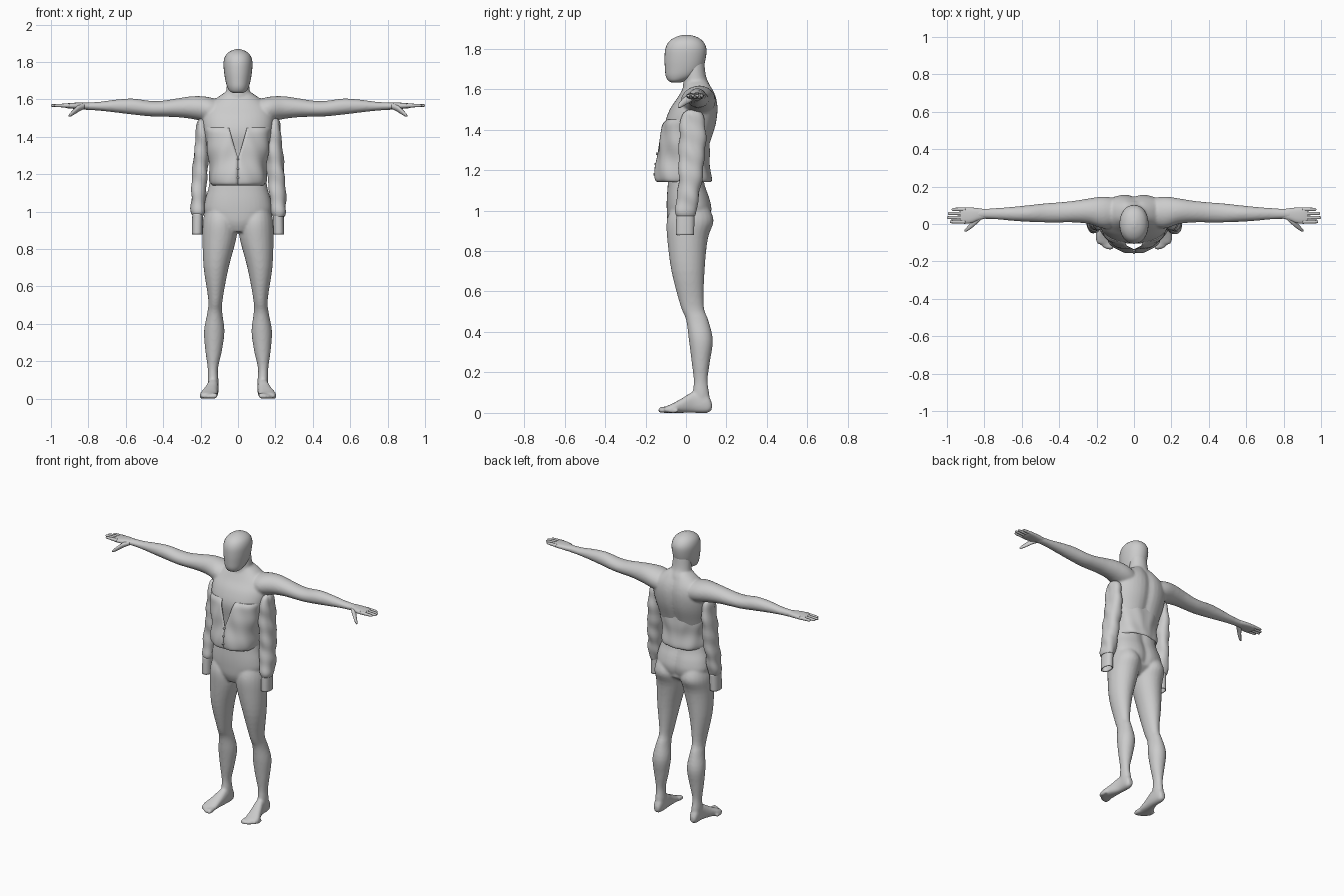
import bpy, bmesh, math

cube = bpy.data.objects.get("Cube")
if cube:
    bpy.data.objects.remove(cube, do_unlink=True)

grey = bpy.data.materials.new("plain grey")
grey.use_nodes = True
grey.diffuse_color = (0.6, 0.6, 0.6, 1)
grey.node_tree.nodes["Principled BSDF"].inputs["Base Color"].default_value = grey.diffuse_color


def smooth_rows(rows, steps):
    """Spline through the section rows to get many in-between sections."""
    out = []
    last = len(rows) - 1
    for i in range(last):
        p, a, b, q = rows[max(i - 1, 0)], rows[i], rows[i + 1], rows[min(i + 2, last)]
        for k in range(steps):
            t = k / steps
            out.append([(2 * b0 + (c - a0) * t + (2 * a0 - 5 * b0 + 4 * c - d) * t * t
                         + (3 * b0 - a0 - 3 * c + d) * t ** 3) / 2
                        for a0, b0, c, d in zip(p, a, b, q)])
    return out + [list(rows[-1])]


def power(value, exponent):
    return math.copysign(abs(value) ** exponent, value)


def loft(bm, axis, rows, side=1, segs=24, steps=4, square=2.0, capped=True, gap=None):
    """Rows are (position, low u, high u, low v, high v) across the given axis."""
    others = [i for i in range(3) if i != axis]
    rings = []
    for pos, ulo, uhi, vlo, vhi in smooth_rows(rows, steps):
        opening = gap(pos) if gap else 0
        count = segs + 1 if gap else segs
        ring = []
        for k in range(count):
            angle = -math.pi / 2 + opening + (2 * math.pi - 2 * opening) * k / segs
            co = [0, 0, 0]
            co[axis] = pos
            co[others[0]] = (ulo + uhi) / 2 + (uhi - ulo) / 2 * power(math.cos(angle), 2 / square)
            co[others[1]] = (vlo + vhi) / 2 + (vhi - vlo) / 2 * power(math.sin(angle), 2 / square)
            co[0] *= side
            ring.append(bm.verts.new(co))
        rings.append(ring)
    for a, b in zip(rings, rings[1:]):
        for k in range(segs):
            n = (k + 1) % len(a)
            bm.faces.new((a[k], a[n], b[n], b[k]))
    if capped:
        bm.faces.new(rings[0])
        bm.faces.new(rings[-1])
    return [v for ring in rings for v in ring]


def symmetric(rows):
    """Expand (z, half width, front, back) to full section rows."""
    return [(z, -w, w, front, back) for z, w, front, back in rows]


def finish(bm, name):
    bmesh.ops.recalc_face_normals(bm, faces=bm.faces)
    for f in bm.faces:
        f.smooth = True
    mesh = bpy.data.meshes.new(name)
    bm.to_mesh(mesh)
    bm.free()
    mesh.materials.append(grey)
    obj = bpy.data.objects.new(name, mesh)
    bpy.context.collection.objects.link(obj)
    return obj


def folds(verts, cx, cy, depth, count, twist):
    """Push cloth in and out in slanted folds around a vertical centre line."""
    for v in verts:
        dx, dy = v.co.x - cx, v.co.y - cy
        angle = math.atan2(dy, abs(dx) if cx == 0 else dx)
        wave = math.sin(angle * count + v.co.z * twist) + math.sin(v.co.z * twist * 2 + angle)
        r = math.hypot(dx, dy)
        v.co.x += dx / r * wave * depth
        v.co.y += dy / r * wave * depth


# Body: torso, neck, legs, feet and arms fused into one skin
bm = bmesh.new()
torso = loft(bm, 2, symmetric([
    (.89, .05, -.07, .05), (.94, .14, -.09, .11), (1, .18, -.095, .13),
    (1.06, .176, -.095, .12), (1.13, .157, -.09, .096), (1.22, .145, -.085, .09),
    (1.32, .162, -.095, .118), (1.42, .185, -.105, .15), (1.5, .19, -.08, .16),
    (1.56, .17, -.04, .152), (1.61, .11, -.012, .13), (1.64, .065, .0, .11)]),
    segs=40, square=2.3)
for v in torso:  # spine groove
    if v.co.y > 0 and v.co.z > .95:
        v.co.y -= .014 * math.exp(-(v.co.x / .03) ** 2)
loft(bm, 2, symmetric([(1.54, .075, .0, .13), (1.61, .068, -.015, .122),
                       (1.66, .062, -.01, .1), (1.74, .055, -.01, .09)]))

leg = [(1.02, .03, .17, -.07, .11), (.95, .004, .188, -.095, .137), (.86, .008, .19, -.093, .108),
       (.7, .05, .184, -.072, .092), (.53, .082, .159, -.028, .088), (.46, .084, .164, .0, .11),
       (.36, .072, .182, .014, .133), (.25, .087, .174, .028, .118), (.16, .107, .162, .038, .107),
       (.09, .104, .162, .034, .116), (.03, .108, .156, .05, .122)]
foot = [(.128, .118, .148, .015, .05), (.105, .106, .16, 0, .09), (.04, .104, .164, 0, .105),
        (-.02, .108, .185, 0, .072), (-.07, .11, .204, 0, .045), (-.105, .118, .198, .0, .03)]
arm = [(.08, -.01, .135, 1.46, 1.59), (.16, -.025, .147, 1.475, 1.613), (.24, .0, .137, 1.494, 1.617),
       (.32, .008, .124, 1.504, 1.606), (.4, .008, .116, 1.507, 1.593), (.47, .008, .111, 1.509, 1.592),
       (.56, .011, .101, 1.518, 1.604), (.65, .017, .092, 1.529, 1.599), (.74, .025, .085, 1.539, 1.587),
       (.81, .027, .082, 1.543, 1.584), (.84, .022, .083, 1.547, 1.583)]
for side in (1, -1):
    loft(bm, 2, leg, side)
    loft(bm, 1, foot, side, square=2.4)
    loft(bm, 0, arm, side)
    for i in range(5):  # toes
        x, tip, r = .125 + i * .018, -.138 + i * i * .003, .015 - i * .0015
        loft(bm, 1, [(tip, x - r / 2, x + r / 2, .004, r), (tip + .01, x - r, x + r, 0, 2 * r),
                     (tip + .05, x - r, x + r, 0, 2.2 * r)], side, segs=12)
body = finish(bm, "body")
fuse = body.modifiers.new("fuse", "REMESH")
fuse.mode = "VOXEL"
fuse.voxel_size = .007
fuse.use_smooth_shade = True
relax = body.modifiers.new("relax", "SMOOTH")
relax.factor = .5
relax.iterations = 7

# Head: smooth faceless egg with a flat face plane
bm = bmesh.new()
loft(bm, 2, symmetric([
    (1.633, .022, -.072, -.025), (1.642, .042, -.088, .0), (1.665, .057, -.1, .05),
    (1.7, .067, -.104, .082), (1.75, .075, -.106, .097), (1.8, .077, -.102, .101),
    (1.835, .066, -.084, .085), (1.857, .042, -.052, .055), (1.868, .012, -.015, .018)]),
    segs=32, square=2.1)
finish(bm, "head")

# Hands: palm, four straight fingers and a drooping thumb
for label, side in (("left", 1), ("right", -1)):
    bm = bmesh.new()
    loft(bm, 0, [(.79, .03, .078, 1.548, 1.58), (.83, .02, .084, 1.547, 1.582),
                 (.87, .005, .088, 1.549, 1.582), (.91, .002, .089, 1.552, 1.579),
                 (.93, .006, .085, 1.557, 1.575)], side, square=2.5)
    for y, tip in ((.012, .985), (.034, 1), (.056, .995), (.078, .975)):
        loft(bm, 0, [(.9, y - .011, y + .011, 1.555, 1.578), (.95, y - .009, y + .009, 1.558, 1.576),
                     (tip - .008, y - .008, y + .008, 1.56, 1.574),
                     (tip, y - .003, y + .003, 1.564, 1.57)], side, segs=12)
    loft(bm, 0, [(.82, .02, .05, 1.55, 1.575), (.85, -.008, .035, 1.535, 1.57),
                 (.875, -.028, .004, 1.519, 1.55), (.895, -.04, -.018, 1.508, 1.53),
                 (.905, -.04, -.03, 1.508, 1.517)], side, segs=14)
    finish(bm, label + "_hand")

# Shirt: loose open shell round the waist with a V neck
def shirt_gap(z):
    return max(0, z - 1.29) * 1.3


bm = bmesh.new()
cloth = loft(bm, 2, symmetric([
    (1.14, .14, -.142, .118), (1.16, .15, -.156, .124), (1.25, .153, -.145, .116),
    (1.35, .168, -.13, .117), (1.42, .178, -.12, .12), (1.45, .18, -.098, .12)]),
    segs=72, steps=6, square=2.4, capped=False, gap=shirt_gap)
folds(cloth, 0, -.01, .0025, 9, 22)
shirt = finish(bm, "shirt")

# Buttons down the closed part of the front
bm = bmesh.new()
for z, y in ((1.18, -.155), (1.23, -.15), (1.28, -.143)):
    loft(bm, 1, [(y - .006, -.006, .006, z - .006, z + .006),
                 (y + .006, -.006, .006, z - .006, z + .006)], segs=12, steps=1)
finish(bm, "shirt_buttons")

# Empty sleeves hanging at the sides, each with a cuff
sleeve = [(1.495, .187, .207, .015, .05), (1.47, .168, .219, -.015, .08), (1.4, .162, .226, -.028, .092),
          (1.25, .16, .24, -.03, .086), (1.1, .172, .25, -.036, .064), (1.01, .178, .252, -.046, .05),
          (.975, .19, .242, -.042, .038)]
cuff = [(.99, .186, .244, -.047, .042), (.935, .188, .246, -.049, .041), (.878, .189, .247, -.05, .04)]
shells = [shirt]
for label, side in (("left", 1), ("right", -1)):
    bm = bmesh.new()
    cloth = loft(bm, 2, sleeve, side, segs=32, steps=8, square=2.3, capped=False)
    folds(cloth, .207 * side, .02, .0025, 3, 30)
    shells.append(finish(bm, label + "_sleeve"))
    bm = bmesh.new()
    loft(bm, 2, cuff, side, segs=32, square=2.3, capped=False)
    shells.append(finish(bm, label + "_cuff"))
for obj in shells:
    thick = obj.modifiers.new("cloth thickness", "SOLIDIFY")
    thick.thickness = .005
